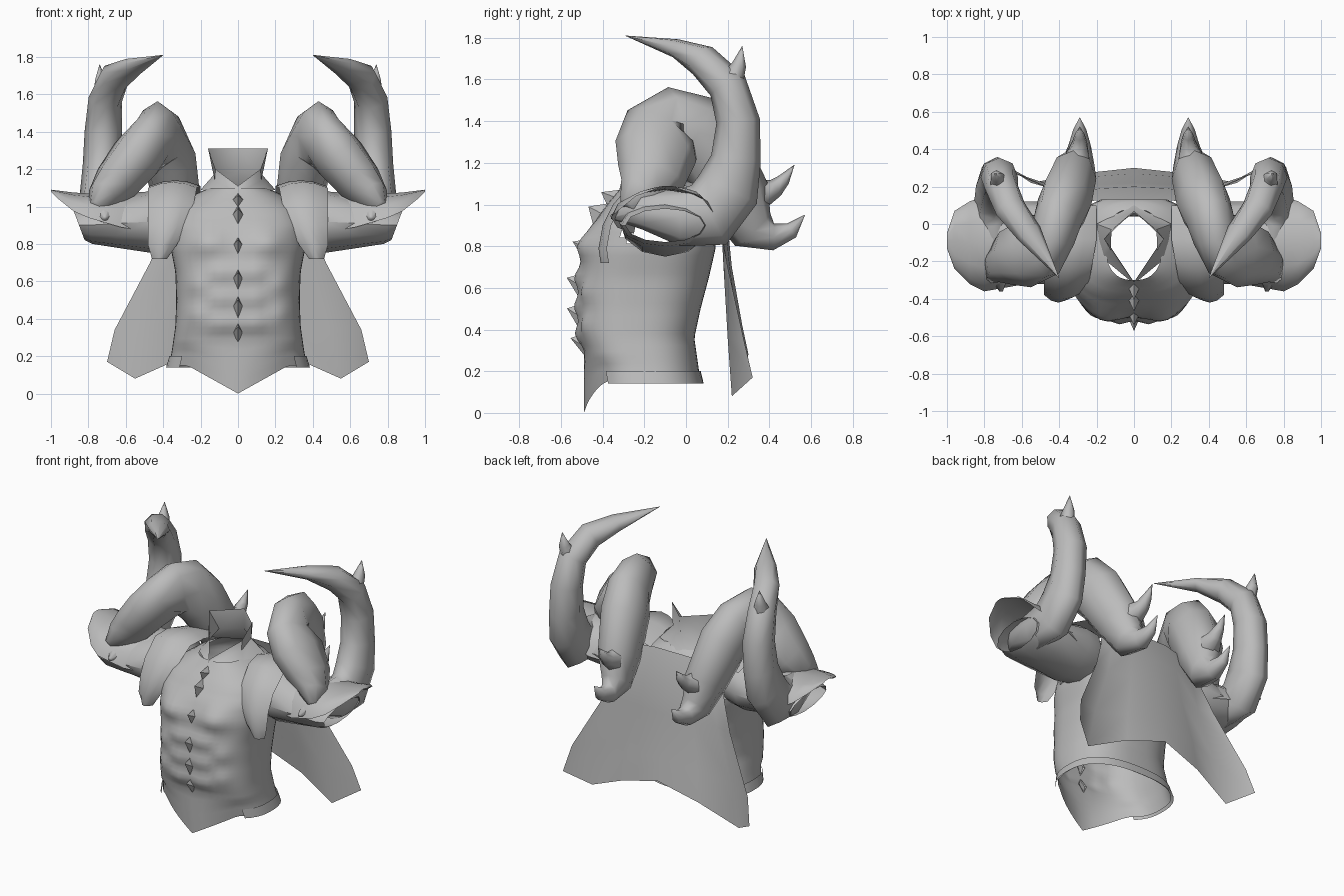
import bpy, math
from mathutils import Vector

if "Cube" in bpy.data.objects:
    bpy.data.objects.remove(bpy.data.objects["Cube"])

steel = bpy.data.materials.new("grey_steel")
steel.diffuse_color = (0.5, 0.5, 0.5, 1)
steel.use_nodes = True
steel.node_tree.nodes["Principled BSDF"].inputs["Base Color"].default_value = steel.diffuse_color


def make(name, verts, faces, mirror=True, angle=40):
    """Mesh object with consistent normals, smooth shading, optional x mirror."""
    me = bpy.data.meshes.new(name)
    me.from_pydata([tuple(v) for v in verts], [], faces)
    me.materials.append(steel)
    ob = bpy.data.objects.new(name, me)
    bpy.context.collection.objects.link(ob)
    bpy.ops.object.select_all(action='DESELECT')
    bpy.context.view_layer.objects.active = ob
    ob.select_set(True)
    bpy.ops.object.mode_set(mode='EDIT')
    bpy.ops.mesh.select_all(action='SELECT')
    bpy.ops.mesh.normals_make_consistent(inside=False)
    bpy.ops.object.mode_set(mode='OBJECT')
    bpy.ops.object.shade_smooth_by_angle(angle=math.radians(angle))
    if mirror:
        ob.modifiers.new("mirror", 'MIRROR')
    return ob


def loft(name, rows, closed=False, caps=False, mirror=True, angle=40, keep=None):
    """Skin between rows of points; keep(center) may reject faces for openings."""
    n = len(rows[0])
    verts = [Vector(p) for r in rows for p in r]
    faces = []
    for i in range(len(rows) - 1):
        for j in range(n if closed else n - 1):
            k = (j + 1) % n
            f = (i * n + j, i * n + k, (i + 1) * n + k, (i + 1) * n + j)
            if keep is None or keep(sum((verts[q] for q in f), Vector()) / 4):
                faces.append(f)
    if caps:
        faces += [tuple(range(n)), tuple(range(len(verts) - n, len(verts)))]
    return make(name, verts, faces, mirror, angle)


def sweep(name, path, n=8, angle=75):
    """Horn: path entries are x, y, z, lateral radius, in-plane radius."""
    pts = [Vector(p[:3]) for p in path]
    rows = []
    for i, p in enumerate(path):
        t = (pts[min(i + 1, len(pts) - 1)] - pts[max(i - 1, 0)]).normalized()
        side = Vector((1, 0, 0))
        side = (side - t * side.dot(t)).normalized()
        up = t.cross(side)
        rows.append([pts[i] + side * p[3] * math.sin(a) + up * p[4] * math.cos(a)
                     for a in (2 * math.pi * k / n for k in range(n))])
    return loft(name, rows, True, True, True, angle)


# ---- breastplate: height, half width, front y, back y
PROFILE = [(.15, .37, -.44, .07), (.22, .355, -.465, .06), (.36, .335, -.51, .04),
           (.5, .33, -.515, .07), (.65, .335, -.515, .11), (.78, .36, -.49, .14),
           (.9, .36, -.45, .15), (1.0, .32, -.38, .15), (1.07, .22, -.32, .12),
           (1.1, .15, -.3, .08)]


def section(z):
    for p, q in zip(PROFILE, PROFILE[1:]):
        if z <= q[0]:
            s = (z - p[0]) / (q[0] - p[0])
            return [p[k] + s * (q[k] - p[k]) for k in (1, 2, 3)]
    return PROFILE[-1][1:]


MUSCLES = [(.16, .81, .1, .07, .05)] + [(.085, z, .055, .045, .025) for z in (.65, .51, .38)] \
    + [(.22, z, .05, .05, .02) for z in (.58, .42)]


def spow(v, e):
    return math.copysign(abs(v) ** e, v)


rows = []
for i in range(34):
    z0 = .15 + .95 * i / 33
    a, f, b = section(z0)
    row = []
    for k in range(48):
        th = 2 * math.pi * k / 48
        e = .72 if math.sin(th) < 0 and .25 < z0 < 1.0 else .8
        x, s = a * spow(math.cos(th), e), spow(math.sin(th), e)
        y, z = (f + b) / 2 + s * (b - f) / 2, z0
        if s < -.3:  # chest and belly relief
            y -= sum(h * math.exp(-((abs(x) - cx) / w) ** 2 - ((z - cz) / t) ** 2)
                     for cx, cz, w, t, h in MUSCLES)
            # pointed front of the hem
            drop = max(0, 1 - abs(x) / .27) * max(0, 1 - i / 5)
            z -= .15 * drop
            y -= .05 * drop
        row.append((x, y, z))
    rows.append(row)
loft("breastplate", rows, True, False, False, 50,
     lambda c: not (abs(c.x) > .29 and .8 < c.z < .98 and c.y > -.3))

# flared hem band
band = []
for z, g in ((.14, .015), (.2, .008)):
    a, f, b = section(max(z, .15))
    band.append([((a + g) * spow(math.cos(t), .8),
                  (f + b) / 2 + ((b - f) / 2 + g) * spow(math.sin(t), .8), z)
                 for t in (math.pi * (-.22 + 1.44 * k / 30) for k in range(31))])
loft("hem_band", band, False, False, False)

# collar: high back, rim sloping down to a low point at the front
loft("collar", [
    [(0, -.32, 1.07), (.17, -.18, 1.08), (.2, 0, 1.09), (0, .1, 1.09)],
    [(0, -.315, 1.09), (.125, -.14, 1.14), (.12, -.03, 1.18), (0, .06, 1.18)],
    [(0, -.31, 1.11), (.12, -.13, 1.2), (.16, -.08, 1.31), (0, .07, 1.31)]], angle=35)

# diamond studs down the front, tips raised
for i, (z, h) in enumerate([(1.035, .035), (.955, .05), (.79, .045), (.61, .055), (.46, .06),
                            (.32, .055)]):
    y = section(z)[1]
    lo, hi = section(z - h)[1], section(z + h)[1]
    make(f"chest_stud_{i + 1}",
         [(0, lo, z - h), (.03, y + .01, z), (0, hi, z + h), (-.03, y + .01, z),
          (0, y - .057, z + h * .7)],
         [(0, 1, 4), (1, 2, 4), (2, 3, 4), (3, 0, 4)], False, 10)

# ---- sleeves: open tubes, outer end cut at a slant
sleeve = []
for x, cz, ry, rz, slant in ((.33, .93, .18, .17, 0), (.45, .92, .22, .17, 0),
                             (.65, .91, .22, .13, 0), (.8, .9, .21, .1, .02),
                             (.85, .9, .19, .08, .03)):
    sleeve.append([(x + slant * math.sin(t), -.1 + ry * math.cos(t), cz + rz * math.sin(t))
                   for t in (2 * math.pi * k / 12 for k in range(12))])
loft("sleeve", sleeve, True)

# flared elbow plates: x, front y, back y, crown z, edge z
elbow = []
for x, f, b, top, edge in ((.45, -.25, .08, 1.08, .86), (.63, -.33, .13, 1.075, .89),
                           (.8, -.36, .15, 1.07, .94), (.88, -.32, .12, 1.075, .975),
                           (.96, -.24, .07, 1.085, 1.04), (1.0, -.13, -.05, 1.09, 1.08)):
    elbow.append([(x, (f + b) / 2 - (b - f) / 2 * math.cos(t), edge + (top - edge) * math.sin(t))
                  for t in (math.pi * k / 6 for k in range(7))])
loft("elbow_plate", elbow, angle=60)

# shoulder flaps: inner x, outer x, y, z
flap = []
for x0, x1, y, z in ((.2, .46, .1, 1.06), (.2, .47, -.08, 1.11), (.22, .48, -.24, 1.1),
                     (.24, .48, -.35, 1.0), (.27, .48, -.4, .9), (.33, .48, -.42, .79),
                     (.38, .46, -.41, .72)):
    flap.append([(x0 + (x1 - x0) * u, y + .04 * (2 * u - 1) ** 2 * (y < -.2),
                  z + .03 * (1 - (2 * u - 1) ** 2) * (y > -.3))
                 for u in (0, .25, .5, .75, 1)])
loft("shoulder_flap", flap, angle=70)

# ---- inner arched pauldron: lower claw, back, crown, front end
sweep("arched_pauldron", [
    (.29, .57, .95, .001, .001), (.29, .505, .875, .035, .04), (.29, .42, .845, .06, .065),
    (.30, .32, .88, .09, .115), (.325, .25, 1.03, .125, .16),
    (.37, .12, 1.26, .145, .18), (.405, .03, 1.36, .13, .18), (.43, -.06, 1.38, .12, .185),
    (.47, -.115, 1.34, .125, .2), (.55, -.145, 1.255, .14, .2), (.65, -.17, 1.13, .125, .165),
    (.72, -.22, 1.05, .09, .115), (.765, -.28, .99, .035, .05)])
sweep("upper_claw", [(.32, .27, 1.05, .1, .1), (.30, .37, 1.05, .07, .07),
                     (.29, .43, 1.08, .045, .045),
                     (.29, .47, 1.12, .03, .03), (.29, .52, 1.19, .001, .001)], 6)

# ---- outer horn: runs back along the arm, rises and curls forward
sweep("outer_horn", [
    (.71, -.36, .94, .01, .01), (.73, -.21, .97, .085, .09), (.75, -.02, .94, .1, .14),
    (.75, .11, .95, .105, .165), (.74, .2, 1.07, .105, .155),
    (.73, .24, 1.22, .1, .12), (.72, .25, 1.4, .1, .105),
    (.71, .2, 1.57, .09, .095), (.66, .08, 1.69, .085, .08), (.56, -.05, 1.75, .07, .045),
    (.4, -.29, 1.81, .001, .001)])
sweep("horn_barb", [(.72, .2, 1.56, .06, .07), (.735, .255, 1.67, .035, .035),
                    (.74, .27, 1.76, .001, .001)], 6)

# ---- cape: half sheet, mirrored
loft("cape", [
    [(0, .13, 1.09), (.14, .13, 1.09), (.27, .12, 1.07), (.34, .1, 1.04)],
    [(0, .2, .9), (.18, .19, .9), (.32, .17, .89), (.4, .16, .88)],
    [(0, .22, .7), (.2, .21, .7), (.36, .18, .7), (.47, .2, .7)],
    [(0, .27, .42), (.26, .25, .4), (.48, .2, .36), (.66, .28, .34)],
    [(0, .3, .28), (.28, .27, .2), (.55, .22, .08), (.7, .32, .17)]], angle=60)
